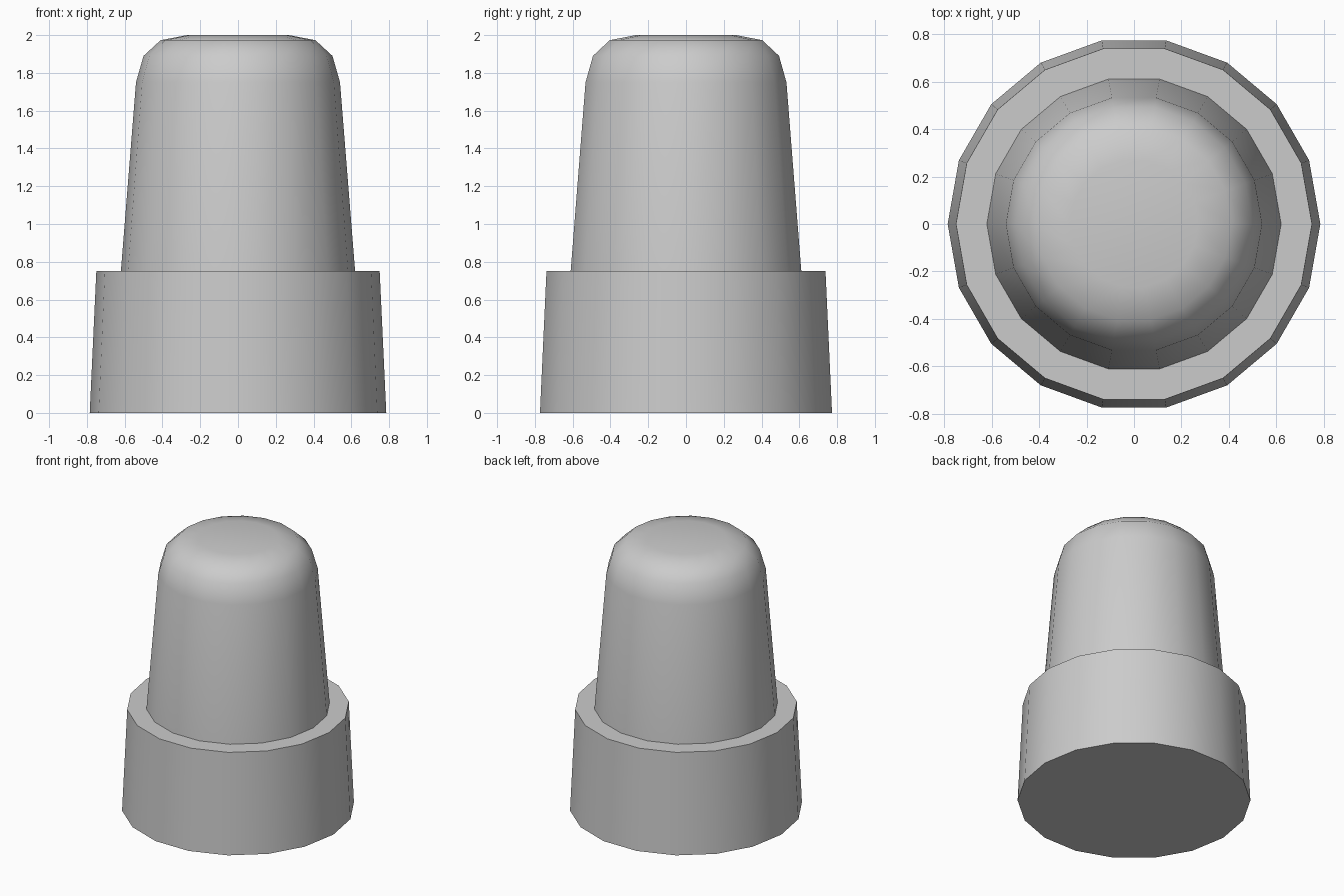
import bpy, bmesh, math

if "Cube" in bpy.data.objects:
    bpy.data.objects.remove(bpy.data.objects["Cube"])

SIDES = 18


def lathe(name, profile):
    """Revolve (radius, z) points around z and close both ends."""
    bm = bmesh.new()
    rings = []
    for r, z in profile:
        rings.append([bm.verts.new((r * math.cos(2 * math.pi * i / SIDES),
                                    r * math.sin(2 * math.pi * i / SIDES), z))
                      for i in range(SIDES)])
    for low, high in zip(rings, rings[1:]):
        for i in range(SIDES):
            j = (i + 1) % SIDES
            bm.faces.new((low[i], low[j], high[j], high[i]))
    bm.faces.new(rings[0][::-1])
    bm.faces.new(rings[-1])
    mesh = bpy.data.meshes.new(name)
    bm.to_mesh(mesh)
    bm.free()
    obj = bpy.data.objects.new(name, mesh)
    bpy.context.collection.objects.link(obj)
    bpy.ops.object.select_all(action='DESELECT')
    obj.select_set(True)
    bpy.context.view_layer.objects.active = obj
    bpy.ops.object.shade_smooth_by_angle(angle=math.radians(45))
    return obj


# Wide tapered base, stepped ledge, then narrower body with rounded top
lathe("stepped_cap", [
    (0.785, 0.0), (0.75, 0.75),
    (0.62, 0.75), (0.54, 1.75),
    (0.50, 1.89), (0.41, 1.973), (0.27, 2.0),
])
